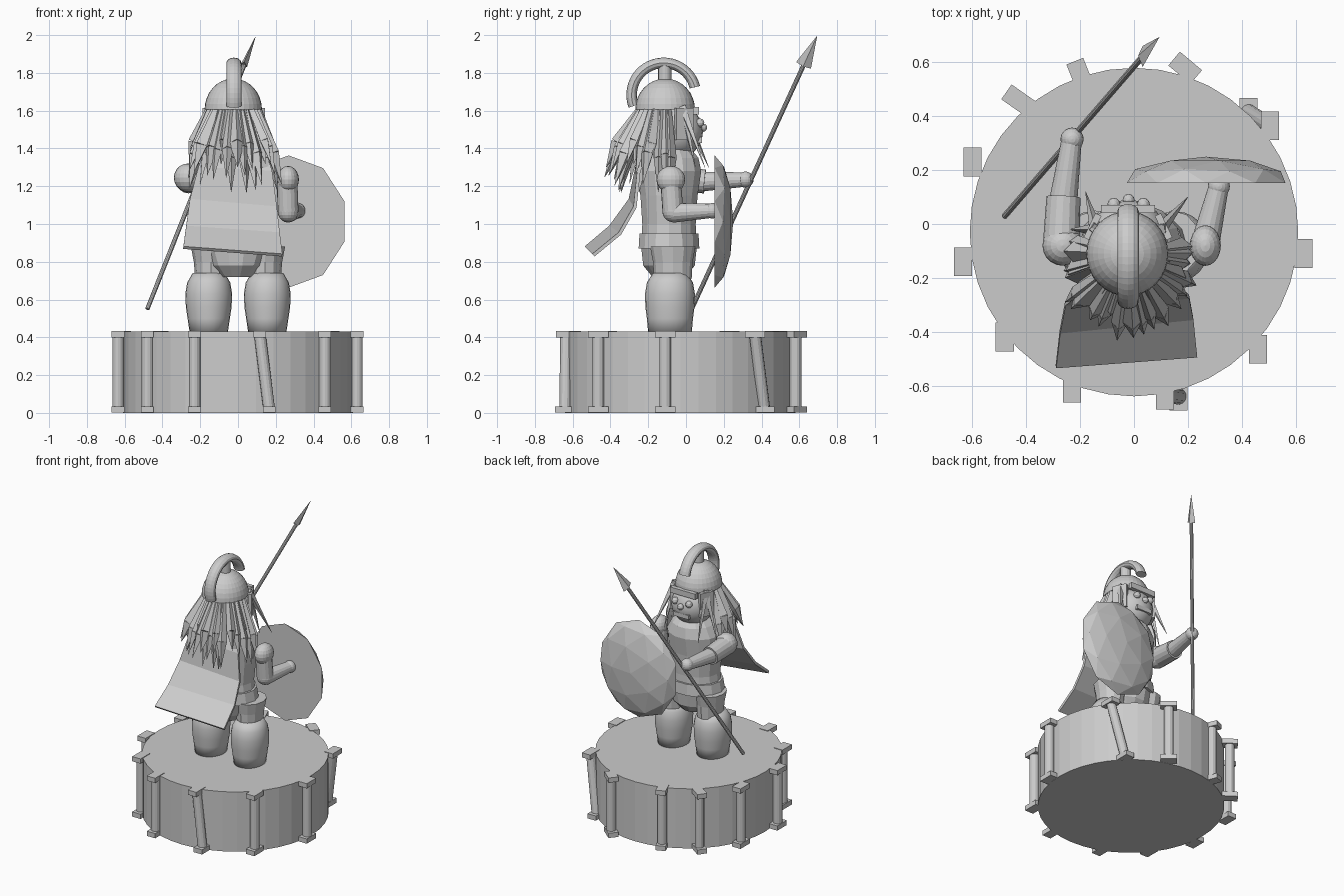
import bpy, bmesh, math, random
from mathutils import Vector, Matrix

if "Cube" in bpy.data.objects:
    bpy.data.objects.remove(bpy.data.objects["Cube"])

random.seed(4)
stone = bpy.data.materials.new("plain_grey")
stone.diffuse_color = (0.6, 0.6, 0.6, 1)
stone.use_nodes = True
stone.node_tree.nodes["Principled BSDF"].inputs["Base Color"].default_value = stone.diffuse_color


def make(name, bm, smooth=False):
    bmesh.ops.recalc_face_normals(bm, faces=bm.faces)
    me = bpy.data.meshes.new(name)
    bm.to_mesh(me)
    bm.free()
    ob = bpy.data.objects.new(name, me)
    bpy.context.collection.objects.link(ob)
    me.materials.append(stone)
    for p in me.polygons:
        p.use_smooth = smooth
    return ob


def cone(bm, a, b, ra, rb, n=16):
    a, b = Vector(a), Vector(b)
    d = b - a
    m = Matrix.Translation((a + b) / 2) @ d.to_track_quat('Z', 'Y').to_matrix().to_4x4()
    bmesh.ops.create_cone(bm, cap_ends=True, segments=n, radius1=ra, radius2=rb,
                          depth=d.length, matrix=m)


def ball(bm, c, r, n=20, scale=(1, 1, 1)):
    m = Matrix.Translation(c) @ Matrix.Diagonal((*scale, 1))
    bmesh.ops.create_uvsphere(bm, u_segments=n, v_segments=n // 2, radius=r, matrix=m)


def box(bm, c, size, rot=0):
    m = Matrix.Translation(c) @ Matrix.Rotation(rot, 4, 'Z') @ Matrix.Diagonal((*size, 1))
    bmesh.ops.create_cube(bm, size=1, matrix=m)


def lathe(bm, cx, cy, prof, n=16):
    # profile rows: z, x radius, y radius
    rings = []
    for z, rx, ry in prof:
        rings.append([bm.verts.new((cx + rx * math.cos(2 * math.pi * i / n),
                                    cy + ry * math.sin(2 * math.pi * i / n), z)) for i in range(n)])
    for r, s in zip(rings, rings[1:]):
        for i in range(n):
            bm.faces.new((r[i], r[(i + 1) % n], s[(i + 1) % n], s[i]))
    bm.faces.new(rings[0])
    bm.faces.new(rings[-1])


# round pedestal
bm = bmesh.new()
cone(bm, (0, -0.03, 0), (0, -0.03, 0.43), 0.61, 0.61, 40)
make("pedestal", bm)

# columns: top x, y, bottom x, y, cap turn
columns = [(0.63, -0.11, 0.63, -0.11, 0), (0.46, -0.465, 0.46, -0.465, 0),
           (0.115, -0.635, 0.165, -0.64, 0), (-0.23, -0.61, -0.23, -0.61, 0),
           (-0.48, -0.42, -0.48, -0.42, 0), (-0.635, -0.14, -0.635, -0.14, 0),
           (-0.6, 0.23, -0.6, 0.23, 0), (-0.43, 0.46, -0.43, 0.46, 55),
           (-0.2, 0.555, -0.2, 0.555, 22), (0.19, 0.58, 0.19, 0.58, 50),
           (0.505, 0.365, 0.425, 0.415, 0)]
for i, (tx, ty, bx, by, rot) in enumerate(columns):
    bm = bmesh.new()
    cone(bm, (bx, by, 0.02), (tx, ty, 0.42), 0.031, 0.031, 14)
    for x, y, z in ((tx, ty, 0.417), (bx, by, 0.018)):
        box(bm, (x, y, z), (0.067, 0.107, 0.034), math.radians(rot))
    make(f"column_{i + 1}", bm)

# legs: stout boots with flared cloth above
for side, x in (("left", -0.155), ("right", 0.155)):
    bm = bmesh.new()
    lathe(bm, x, -0.085, [(0.42, 0.1, 0.115), (0.5, 0.112, 0.122), (0.56, 0.121, 0.13),
                          (0.63, 0.124, 0.132), (0.69, 0.114, 0.122), (0.74, 0.085, 0.09)], 24)
    make(side + "_leg", bm, True)
    bm = bmesh.new()
    lathe(bm, x * 0.93, -0.07, [(0.71, 0.082, 0.1), (0.8, 0.09, 0.105), (0.88, 0.105, 0.12)], 12)
    make(side + "_thigh", bm)

# torso, hips and belt
bm = bmesh.new()
lathe(bm, -0.01, -0.09, [(0.72, 0.09, 0.09), (0.78, 0.15, 0.14), (0.87, 0.19, 0.15),
                         (1.0, 0.175, 0.145), (1.15, 0.19, 0.155), (1.28, 0.19, 0.175),
                         (1.35, 0.15, 0.16), (1.42, 0.08, 0.1)], 14)
make("torso", bm)
bm = bmesh.new()
lathe(bm, -0.01, -0.09, [(0.87, 0.21, 0.165), (0.95, 0.195, 0.16)], 14)
make("belt", bm)

# shield arm
bm = bmesh.new()
ball(bm, (0.265, -0.08, 1.235), 0.072, 20, (0.8, 1.05, 1))
cone(bm, (0.26, -0.08, 1.22), (0.265, -0.07, 1.07), 0.055, 0.055, 16)
ball(bm, (0.265, -0.07, 1.065), 0.055)
cone(bm, (0.265, -0.07, 1.06), (0.315, 0.14, 1.07), 0.053, 0.037, 16)
ball(bm, (0.315, 0.14, 1.07), 0.041)
make("shield_arm", bm)

# spear arm
bm = bmesh.new()
ball(bm, (-0.265, -0.08, 1.245), 0.075)
cone(bm, (-0.27, -0.07, 1.24), (-0.262, 0.1, 1.225), 0.068, 0.063, 16)
cone(bm, (-0.262, 0.09, 1.225), (-0.232, 0.31, 1.235), 0.052, 0.038, 16)
ball(bm, (-0.23, 0.315, 1.235), 0.043)
make("spear_arm", bm)

# spear shaft and flat blade
butt, tip = Vector((-0.48, 0.03, 0.55)), Vector((0.095, 0.695, 1.998))
d = (tip - butt).normalized()
bm = bmesh.new()
cone(bm, butt, tip - d * 0.15, 0.012, 0.012, 10)
make("spear_shaft", bm)
w = Vector((0.0, 0.9, -0.42))
w = (w - d * w.dot(d)).normalized()
t = d.cross(w)
base = tip - d * 0.185
bm = bmesh.new()
rim = [bm.verts.new(base + o) for o in (w * 0.043, t * 0.018, -w * 0.043, -t * 0.018)]
top = bm.verts.new(tip)
for i in range(4):
    bm.faces.new((rim[i], rim[(i + 1) % 4], top))
bm.faces.new(rim)
make("spear_blade", bm)

# faceted oval shield
bm = bmesh.new()
bmesh.ops.create_icosphere(bm, subdivisions=2, radius=1)
cut = bmesh.ops.bisect_plane(bm, geom=bm.verts[:] + bm.edges[:] + bm.faces[:],
                             plane_co=(0, 0, 0), plane_no=(0, 0, 1), clear_inner=True)
bmesh.ops.contextual_create(bm, geom=[e for e in cut["geom_cut"] if isinstance(e, bmesh.types.BMEdge)])
bm.transform(Matrix.Translation((0.268, 0.152, 1.013)) @ Matrix.Diagonal((0.31, 0.098, 0.35, 1))
             @ Matrix.Rotation(-math.pi / 2, 4, 'X'))
make("shield", bm)

# head with eyes, nose and mouth
bm = bmesh.new()
ball(bm, (-0.02, -0.055, 1.49), 0.145, 24)
make("head", bm, True)
bm = bmesh.new()
for s in (-1, 1):
    ball(bm, (-0.02 + s * 0.055, 0.073, 1.535), 0.024, 12)
make("eyes", bm)
bm = bmesh.new()
ball(bm, (-0.02, 0.09, 1.51), 0.022, 12)
make("nose", bm)
bm = bmesh.new()
box(bm, (-0.02, 0.065, 1.445), (0.12, 0.04, 0.03))
make("mouth", bm)

# helmet dome, cheek guards, crest post and crest
bm = bmesh.new()
lathe(bm, -0.025, -0.11, [(1.605 + 0.165 * math.sin(a), 0.152 * math.cos(a), 0.158 * math.cos(a))
                          for a in [math.radians(v) for v in range(0, 90, 11)]], 32)
make("helmet", bm)
bm = bmesh.new()
for s in (-1, 1):
    box(bm, (-0.022 + s * 0.132, -0.01, 1.53), (0.025, 0.1, 0.17), s * 0.45)
box(bm, (-0.022, 0.055, 1.6), (0.2, 0.03, 0.04))
make("face_guard", bm)
bm = bmesh.new()
cone(bm, (-0.022, -0.112, 1.74), (-0.022, -0.112, 1.84), 0.035, 0.035, 16)
make("crest_post", bm)
bm = bmesh.new()
rings = []
for k in range(25):
    a = math.radians(14 + k * (200 - 14) / 24)
    ring = []
    for j in range(12):
        b = 2 * math.pi * j / 12
        r = 0.17 + 0.028 * math.cos(b)
        ring.append(bm.verts.new((-0.022 + 0.04 * math.sin(b), -0.118 + r * math.cos(a),
                                  1.683 + r * math.sin(a))))
    rings.append(ring)
for r, s in zip(rings, rings[1:]):
    for j in range(12):
        bm.faces.new((r[j], r[(j + 1) % 12], s[(j + 1) % 12], s[j]))
bm.faces.new(rings[0])
bm.faces.new(rings[-1])
make("crest", bm)

# hair: two layers of long tapered locks, longest at the back
bm = bmesh.new()
for layer, count in ((0, 19), (1, 15)):
    for i in range(count):
        a = math.radians(165 + 210 * (i + random.uniform(0.1, 0.9)) / count)
        back = max(0.0, -math.sin(a))
        u = Vector((math.cos(a), math.sin(a), 0))
        start = Vector((-0.022, -0.11, 1.62)) + u * 0.125
        reach = (0.24 if layer == 0 else 0.19) + 0.07 * back + random.uniform(-0.02, 0.02)
        end = Vector((-0.022, -0.11, random.uniform(1.16, 1.32))) + u * reach
        mid = start.lerp(end, 0.6) + u * 0.012
        wide = random.uniform(0.026, 0.042)
        cone(bm, start, mid, 0.018, wide, 4)
        cone(bm, mid, end, wide, 0.001, 4)
# thin locks beside the face
for x, y, z in ((0.2, 0.1, 1.3), (0.14, 0.05, 1.3), (-0.18, 0.12, 1.3), (-0.24, -0.02, 1.26)):
    s = 1 if x > 0 else -1
    cone(bm, (-0.022 + s * 0.12, -0.02, 1.62), (x, y, z), 0.024, 0.001, 4)
make("hair", bm)

# cape: strips from left edge to right edge (x, y, z each)
rows = [((-0.17, -0.2, 1.4), (0.14, -0.2, 1.4)), ((-0.21, -0.26, 1.3), (0.18, -0.25, 1.28)),
        ((-0.255, -0.295, 1.13), (0.205, -0.27, 1.09)), ((-0.275, -0.4, 0.985), (0.22, -0.35, 0.95)),
        ((-0.29, -0.53, 0.875), (0.234, -0.49, 0.835))]
bm = bmesh.new()
vs = [[bm.verts.new(p) for p in row] for row in rows]
for r, s in zip(vs, vs[1:]):
    bm.faces.new((r[0], s[0], s[1], r[1]))
cape = make("cape", bm)
mod = cape.modifiers.new("thickness", 'SOLIDIFY')
mod.thickness = 0.018
mod.offset = 0
